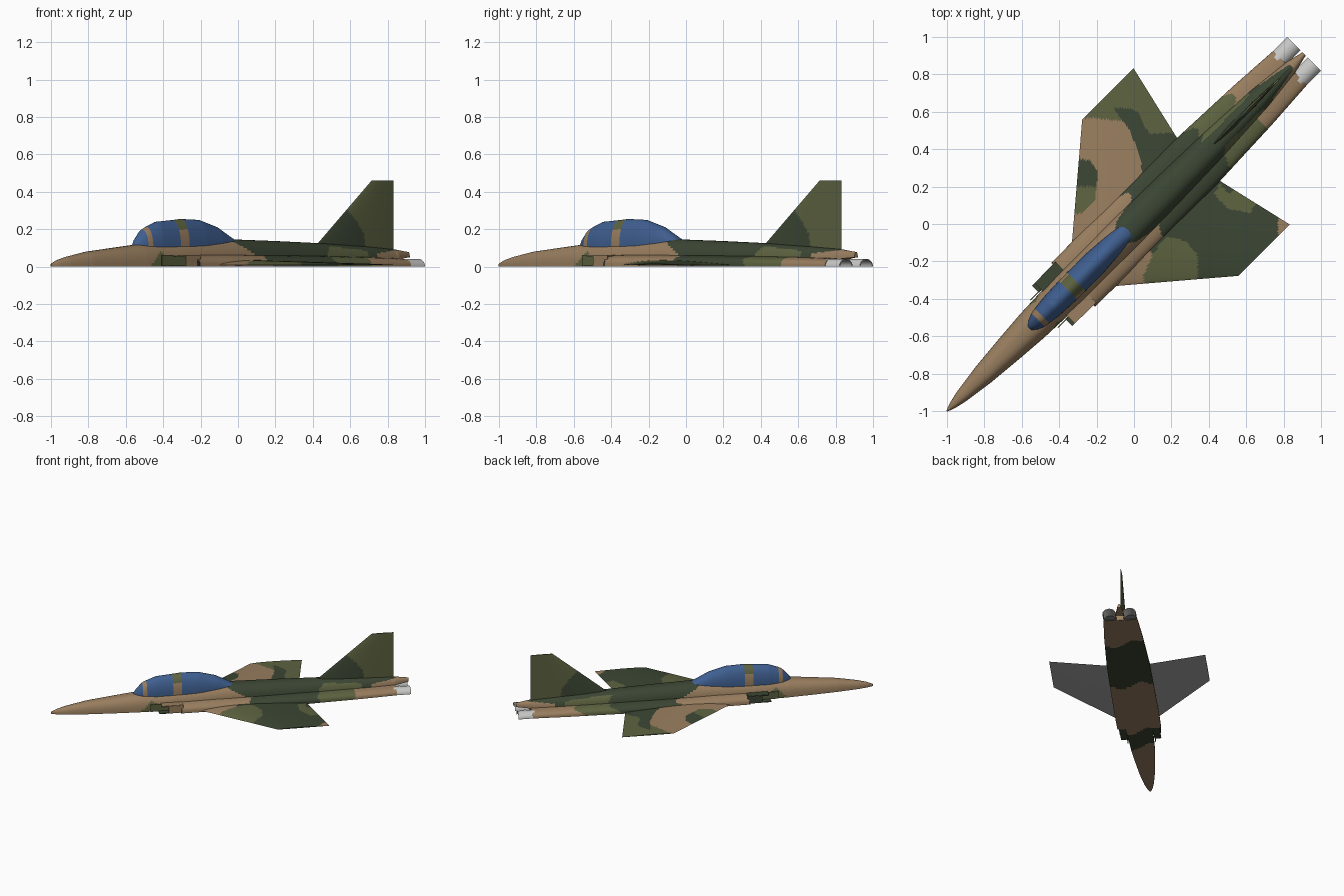
import bpy, bmesh, math
from mathutils import Vector

if "Cube" in bpy.data.objects:
    bpy.data.objects.remove(bpy.data.objects["Cube"])

PALETTE = {
    "tan": (0.32, 0.21, 0.115), "dark_green": (0.045, 0.062, 0.034),
    "olive": (0.11, 0.125, 0.052), "canopy_blue": (0.05, 0.115, 0.28),
    "silver": (0.58, 0.58, 0.57), "underside_grey": (0.40, 0.40, 0.41),
    "dark_interior": (0.03, 0.03, 0.03),
}
MATS = {}
for key, col in PALETTE.items():
    MATS[key] = bpy.data.materials.new(key)
    MATS[key].diffuse_color = (*col, 1)
NAMES = list(PALETTE)
R2 = math.sqrt(2)


# Aircraft axes: s runs nose to tail, t to the side, z up; the nose points to -x -y
def world(s, t, z):
    return Vector(((s + t) / R2, (s - t) / R2, z))


def local(v):
    return (v.x + v.y) / R2, (v.x - v.y) / R2, v.z


def inside(x, y, poly):
    hit = False
    for (x1, y1), (x2, y2) in zip(poly, poly[1:] + poly[:1]):
        if (y1 > y) != (y2 > y) and x < (x2 - x1) * (y - y1) / (y2 - y1) + x1:
            hit = not hit
    return hit


def skin(name, rings, paint, closed=True, smooth=40):
    """Join equal rings of points into a surface and paint every face by rule."""
    bm = bmesh.new()
    rows = [[bm.verts.new(world(*p)) for p in r] for r in rings]
    n = len(rows[0])
    for a, b in zip(rows, rows[1:]):
        for i in range(n if closed else n - 1):
            j = (i + 1) % n
            bm.faces.new((a[i], a[j], b[j], b[i]))
    if closed:
        bm.faces.new(rows[0])
        bm.faces.new(rows[-1])
    bmesh.ops.recalc_face_normals(bm, faces=bm.faces)
    for f in bm.faces:
        f.material_index = NAMES.index(paint(*local(f.calc_center_median()), f.normal))
    me = bpy.data.meshes.new(name)
    bm.to_mesh(me)
    bm.free()
    for m in MATS.values():
        me.materials.append(m)
    ob = bpy.data.objects.new(name, me)
    bpy.context.collection.objects.link(ob)
    bpy.ops.object.select_all(action="DESELECT")
    ob.select_set(True)
    bpy.context.view_layer.objects.active = ob
    bpy.ops.object.shade_smooth_by_angle(angle=math.radians(smooth))
    return ob


def loft(name, stations, power, paint, step=0.012, n=28):
    """Flat-bottomed body through stations of (s, half width, bottom, top)."""
    rings = []
    for a, b in zip(stations, stations[1:]):
        k = max(1, round((b[0] - a[0]) / step))
        last = 1 if b is stations[-1] else 0
        for i in range(k + last):
            s, w, lo, hi = (p + (q - p) * i / k for p, q in zip(a, b))
            ring = []
            for j in range(n + 1):
                c, d = math.cos(math.pi * j / n), math.sin(math.pi * j / n)
                ring.append((s, math.copysign(w * abs(c) ** (2 / power), c),
                             lo + (hi - lo) * max(d, 0) ** (2 / power)))
            ring += [(s, -w + 2 * w * j / 8, lo) for j in range(1, 8)]
            rings.append(ring)
    return skin(name, rings, paint)


def box(name, s0, s1, t0, t1, z0, z1, colour):
    return skin(name, [[(s, t0, z0), (s, t1, z0), (s, t1, z1), (s, t0, z1)]
                       for s in (s0, s1)], lambda *a: colour)


# Camouflage rules for the body
def belly(s, t):
    w = s + 0.05 * math.sin(20 * t)
    if w > 0.82 or -0.5 < w < 0.19 or w < -0.73:
        return "tan"
    return "dark_green"


def fuselage_paint(s, t, z, n):
    if n.z < -0.7:
        return belly(s, t)
    if s > 1.0 and z < 0.07 + 0.1 * (s - 1.0):
        return "tan"
    if -0.75 + z < s < -0.58 - z and z < 0.085:
        return "olive"
    if s < -0.12 + (0.15 - z) * 1.8:
        return "tan"
    if 0.6 + 0.04 * math.sin(40 * t) < s < 0.92 and abs(t) > 0.05:
        return "olive"
    return "dark_green"


def nacelle_paint(s, t, z, n):
    if s < -0.45 and abs(n.z) < 0.5:
        return "dark_interior"
    if n.z < -0.7:
        return belly(s, t)
    w = s + 0.04 * math.sin(30 * t + 40 * z)
    for limit, colour in ((0.06, "tan"), (0.56, "dark_green"), (0.83, "olive")):
        if w < limit:
            return colour
    return "tan"


# Fuselage with long nose, spine and tail tip
loft("fuselage", [
    (-1.414, .004, 0, .016), (-1.37, .02, 0, .034), (-1.30, .036, 0, .052),
    (-1.145, .058, 0, .08), (-.95, .076, 0, .1), (-.77, .09, 0, .118),
    (-.5, .1, 0, .13), (-.05, .1, 0, .146), (.28, .094, 0, .137),
    (.6, .085, 0, .126), (.95, .066, 0, .108), (1.17, .04, .005, .093),
    (1.18, .038, .04, .092), (1.287, .012, .05, .078)], 2.5, fuselage_paint)

# Wide lower body that carries the two engines
loft("engine_nacelle", [
    (-.46, .165, 0, .064), (-.2, .168, 0, .066), (.48, .163, 0, .06),
    (.9, .146, 0, .052), (1.18, .128, 0, .044)], 3.2, nacelle_paint)


# Canopy with painted frames
def canopy_paint(s, t, z, n):
    if -.50 < s < -.435:
        return "tan" if z < .2 else "olive"
    return "tan" if -.725 < s < -.695 else "canopy_blue"


loft("canopy", [
    (-.79, .014, .1, .122), (-.765, .034, .1, .155), (-.725, .05, .1, .197),
    (-.695, .055, .102, .212), (-.62, .064, .104, .24), (-.50, .069, .107, .249),
    (-.435, .07, .108, .255), (-.30, .069, .11, .25), (-.17, .06, .115, .213),
    (-.04, .045, .118, .143)], 2.1, canopy_paint)

# Wings: plan-view colour patches in world x, y
PORT = [
    ("dark_green", [(-.33, .35), (-.23, .34), (-.19, .27), (-.2, .2), (-.33, .2)]),
    ("olive", [(-.36, .2), (-.2, .2), (-.21, .12), (-.28, .06), (-.36, .04)]),
    ("tan", [(-.3, .55), (-.25, .57), (-.06, .55), (-.02, .5), (.04, .33), (.04, .22),
             (-.05, .05), (-.3, -.2), (-.4, -.1)]),
    ("dark_green", [(-.11, .62), (-.03, .62), (.02, .6), (.08, .48), (.24, .49),
                    (.3, .3), (.04, .15), (.04, .33), (-.02, .5), (-.06, .55)]),
]
STARBOARD = [
    ("tan", [(.77, -.2), (.9, -.2), (.9, .1), (.77, .04)]),
    ("olive", [(.46, .22), (.5, .16), (.6, .21), (.66, .12), (.62, .06), (.5, .08), (.43, .16)]),
    ("olive", [(.06, -.35), (.05, -.28), (.1, -.16), (.17, -.07), (.28, -.09),
               (.34, -.17), (.34, -.35)]),
    ("tan", [(-.2, -.4), (.06, -.35), (.05, -.28), (.1, -.16), (.03, -.1), (-.2, -.2)]),
]


def wing_paint(s, t, z, n):
    if n.z < -0.5:
        return "underside_grey"
    p = world(s, t, z)
    for colour, poly in (STARBOARD if t > 0 else PORT):
        if inside(p.x, p.y, poly):
            return colour
    return "dark_green" if t > 0 else "olive"


def section(n, under):
    """Aerofoil points (chord fraction, height); under scales the lower side."""
    h = [math.sin(math.pi * (i / n) ** 0.7) for i in range(n + 1)]
    return ([(i / n, h[i]) for i in range(n + 1)] +
            [(i / n, -under * h[i]) for i in range(n - 1, 0, -1)])


for side, label in ((-1, "port"), (1, "starboard")):
    rings = []
    for k in range(45):
        v = k / 44
        t = .12 + (.59 - .12) * v
        lead = -.357 + .555 * v
        trail = .478 + .109 * v
        rings.append([(lead + (trail - lead) * u, side * t, .01 + (.026 - .02 * v) * h)
                      for u, h in section(70, .15)])
    skin(label + "_wing", rings, wing_paint)

    # Intake: splitter, roof, outer wall and lower lip
    shade = "dark_green" if side < 0 else "tan"
    box(label + "_intake_splitter", -.68, -.44, side * .102, side * .107, .004, .062, "olive")
    box(label + "_intake_roof", -.60, -.44, side * .09, side * .152, .055, .063, shade)
    box(label + "_intake_wall", -.55, -.44, side * .148, side * .155, .004, .06, shade)
    box(label + "_intake_lip", -.62, -.44, side * .10, side * .152, .001, .007, "dark_green")

    # Exhaust nozzle: open half shell with dark back plate
    arc = [(math.cos(math.pi * i / 20), math.sin(math.pi * i / 20)) for i in range(21)]
    prof = [(.05 * c, .042 * d) for c, d in arc] + [(.044 * c, .036 * d) for c, d in arc[::-1]]
    rings = [[(s, side * .077 + a, b) for a, b in prof] for s in (1.16, 1.287)]
    skin(label + "_nozzle", rings, lambda *a: "silver")
    plate = [[(s, side * .077 + .045 * c, .037 * d) for c, d in arc] for s in (1.183, 1.19)]
    skin(label + "_nozzle_back", plate, lambda *a: "dark_interior")

# Tail fin, dark at the lower front
FIN_DARK = [(.4, 0), (.6, .25), (.82, .30), (.89, .24), (.94, .17), (.97, 0)]
rings = []
for k in range(36):
    v = k / 35
    z = .085 + .375 * v
    lead = .555 + .455 * v
    rings.append([(lead + (1.175 - lead) * u, (.016 - .012 * v) * h, z)
                  for u, h in section(50, 1)])
skin("tail_fin", rings,
     lambda s, t, z, n: "dark_green" if inside(s, z, FIN_DARK) else "olive")

for m in bpy.data.materials:
    if m.users and not m.is_grease_pencil:
        m.use_nodes = True
        m.node_tree.nodes["Principled BSDF"].inputs["Base Color"].default_value = m.diffuse_color
